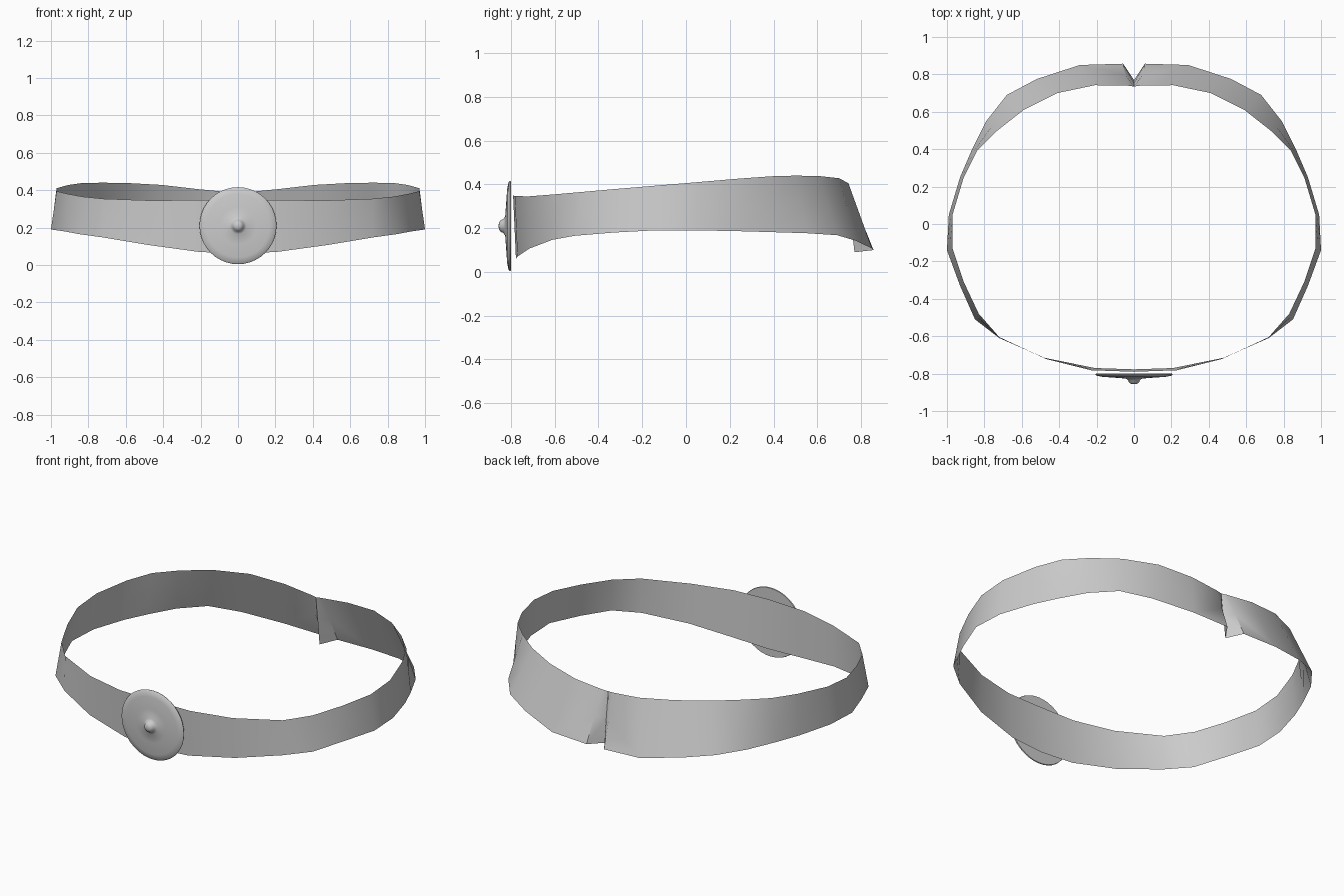
import bpy, bmesh, math
from mathutils import Vector

cube = bpy.data.objects.get("Cube")
if cube:
    bpy.data.objects.remove(cube, do_unlink=True)


def make_material(name, color):
    mat = bpy.data.materials.new(name)
    mat.use_nodes = True
    mat.diffuse_color = color
    mat.node_tree.nodes["Principled BSDF"].inputs["Base Color"].default_value = color
    return mat


def finish(name, bm, mat, angle):
    mesh = bpy.data.meshes.new(name)
    bm.to_mesh(mesh)
    bm.free()
    mesh.materials.append(mat)
    obj = bpy.data.objects.new(name, mesh)
    bpy.context.collection.objects.link(obj)
    bpy.ops.object.select_all(action='DESELECT')
    obj.select_set(True)
    bpy.context.view_layer.objects.active = obj
    bpy.ops.object.shade_smooth_by_angle(angle=math.radians(angle))
    return obj


silver = make_material("silver grey", (0.6, 0.6, 0.6, 1))

# Left half of the headband, front to back: top edge and bottom edge
top_edge = [
    (0, -.79, .35), (.23, -.782, .347), (.47, -.722, .345), (.72, -.605, .354),
    (.83, -.48, .365), (.91, -.31, .38), (.97, -.13, .395), (.97, .05, .41),
    (.91, .25, .427), (.84, .39, .437), (.73, .50, .44), (.59, .61, .438),
    (.41, .70, .428), (.21, .742, .405), (.035, .74, .388), (0, .735, .385)]
bottom_edge = [
    (0, -.777, .06), (.21, -.77, .07), (.48, -.715, .107), (.72, -.61, .147),
    (.85, -.51, .165), (.93, -.33, .18), (1, -.14, .19), (.99, .05, .19),
    (.93, .25, .186), (.87, .39, .182), (.79, .55, .177), (.68, .69, .168),
    (.52, .775, .143), (.29, .85, .107), (.058, .857, .10), (0, .77, .09)]

# Band sheet, with the pleat at the back, mirrored across the middle
bm = bmesh.new()
columns = []
for t, b in zip(top_edge, bottom_edge):
    t, b = Vector(t), Vector(b)
    columns.append([bm.verts.new(b.lerp(t, k / 2)) for k in range(3)])
for c, d in zip(columns, columns[1:]):
    for k in range(2):
        bm.faces.new((c[k], d[k], d[k + 1], c[k + 1]))
half = bm.verts[:] + bm.edges[:] + bm.faces[:]
copy = bmesh.ops.duplicate(bm, geom=half)["geom"]
for v in (g for g in copy if isinstance(g, bmesh.types.BMVert)):
    v.co.x *= -1
bmesh.ops.reverse_faces(bm, faces=[g for g in copy if isinstance(g, bmesh.types.BMFace)])
bmesh.ops.remove_doubles(bm, verts=bm.verts[:], dist=.0005)
finish("headband", bm, silver, 50)

# Round front medallion: a turned profile (radius, y) with a flat back
profile = [(0, -.80), (.204, -.80), (.206, -.805), (.20, -.811), (.17, -.817),
           (.10, -.822), (.045, -.826), (.032, -.834), (.027, -.846),
           (.017, -.854), (0, -.857)]
bm = bmesh.new()
points = [bm.verts.new((r, y, .21)) for r, y in profile]
edges = [bm.edges.new(pair) for pair in zip(points, points[1:])]
bmesh.ops.spin(bm, geom=points + edges, cent=(0, 0, .21), axis=(0, 1, 0),
               angle=math.tau, steps=40)
bmesh.ops.remove_doubles(bm, verts=bm.verts[:], dist=.0005)
bmesh.ops.recalc_face_normals(bm, faces=bm.faces[:])
finish("front_medallion", bm, silver, 50)
